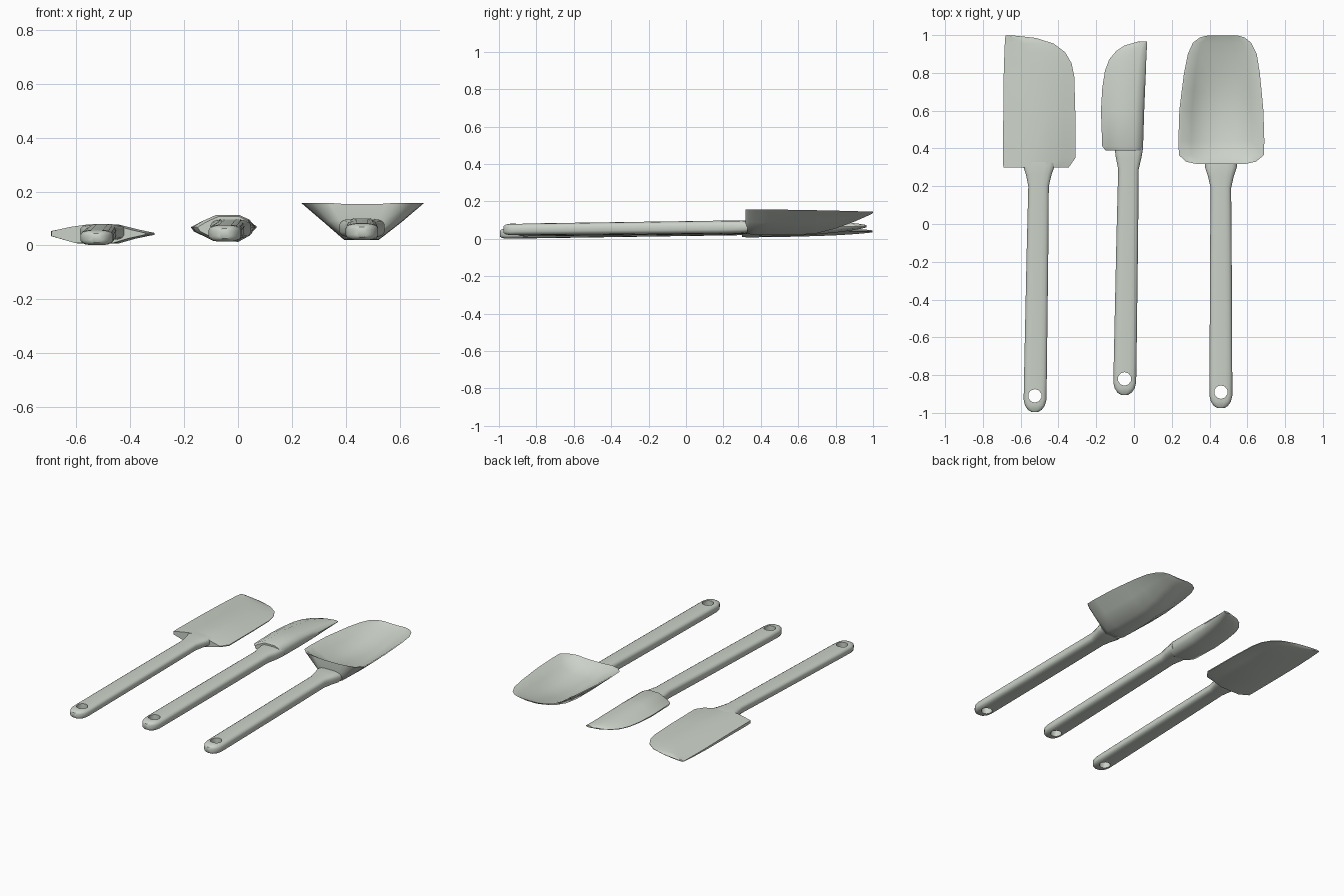
import bpy, bmesh, math

cube = bpy.data.objects.get("Cube")
if cube:
    bpy.data.objects.remove(cube, do_unlink=True)

# One pale grey-green plastic for everything
plastic = bpy.data.materials.new("pale_grey_green")
plastic.use_nodes = True
COLOUR = (0.60, 0.645, 0.58, 1)
plastic.diffuse_color = COLOUR
plastic.node_tree.nodes["Principled BSDF"].inputs["Base Color"].default_value = COLOUR


def activate(ob):
    bpy.ops.object.select_all(action='DESELECT')
    ob.select_set(True)
    bpy.context.view_layer.objects.active = ob


def smooth(ob, angle):
    activate(ob)
    bpy.ops.object.shade_smooth_by_angle(angle=math.radians(angle))


def loft(name, rings):
    """Skin a list of equal-length point rings and cap both ends."""
    bm = bmesh.new()
    loops = [[bm.verts.new(p) for p in ring] for ring in rings]
    n = len(loops[0])
    for a, b in zip(loops, loops[1:]):
        for i in range(n):
            j = (i + 1) % n
            bm.faces.new((a[i], a[j], b[j], b[i]))
    bm.faces.new(loops[0])
    bm.faces.new(loops[-1][::-1])
    bmesh.ops.recalc_face_normals(bm, faces=bm.faces)
    me = bpy.data.meshes.new(name)
    bm.to_mesh(me)
    bm.free()
    me.materials.append(plastic)
    ob = bpy.data.objects.new(name, me)
    bpy.context.collection.objects.link(ob)
    return ob


def rounded(x, y, z, w, h, n=16):
    """Soft rectangular section in the xz plane."""
    ring = []
    for i in range(n):
        t = math.tau * (i + 0.5) / n
        c, s = math.cos(t), math.sin(t)
        ring.append((x + w * math.copysign(abs(c) ** 0.6, c), y,
                     z + h * math.copysign(abs(s) ** 0.6, s)))
    return ring


def handle(name, start, end, h0, h1, w=0.061, flare=0.085):
    """Round-ended handle with a hanging hole and a flared neck."""
    (x0, y0, z0), (x1, y1, z1) = start, end
    steps = [(y0, 0.3, 0.6), (y0 + 0.012, 0.62, 0.85), (y0 + 0.035, 0.88, 1),
             (y0 + 0.065, 1, 1), (y0 + 0.16, 1, 1), (y1 - 0.5, 0.95, 1),
             (y1 - 0.14, 0.9, 1), (y1 - 0.08, 1.12, 1),
             (y1 - 0.03, flare / w, 1), (y1, flare / w, 0.9)]
    rings = []
    for y, kw, kh in steps:
        t = (y - y0) / (y1 - y0)
        rings.append(rounded(x0 + (x1 - x0) * t, y, z0 + (z1 - z0) * t,
                             w * kw, (h0 + (h1 - h0) * t) * kh))
    ob = loft(name, rings)
    # Hanging hole
    bpy.ops.mesh.primitive_cylinder_add(vertices=10, radius=0.036, depth=0.4,
                                        location=(x0, y0 + 0.085, z0))
    cutter = bpy.context.object
    activate(ob)
    mod = ob.modifiers.new("hanging_hole", 'BOOLEAN')
    mod.operation, mod.solver, mod.object = 'DIFFERENCE', 'EXACT', cutter
    bpy.ops.object.modifier_apply(modifier=mod.name)
    bpy.data.objects.remove(cutter, do_unlink=True)
    smooth(ob, 45)


def blade(name, section, stations):
    """Stations: y, left x, right x, middle z, half thickness."""
    smooth(loft(name, [[(xl + (xr - xl) * u, y, z + h * v) for u, v in section]
                       for y, xl, xr, z, h in stations]), 50)


# Wide flat scraper
handle("wide_scraper_handle", (-0.525, -0.995, 0.028), (-0.503, 0.34, 0.05), 0.028, 0.03)
blade("wide_scraper_blade",
      [(0, 0.3), (0.2, 0.75), (0.37, 1), (0.65, 1), (0.85, 0.45), (1, 0.1),
       (1, -0.1), (0.82, -0.5), (0.66, -1), (0.25, -1), (0, -0.25)],
      [(0.30, -0.692, -0.345, 0.043, 0.034),
       (0.35, -0.693, -0.31, 0.043, 0.035),
       (0.60, -0.692, -0.311, 0.042, 0.03),
       (0.78, -0.690, -0.316, 0.04, 0.022),
       (0.85, -0.688, -0.33, 0.04, 0.018),
       (0.91, -0.686, -0.365, 0.04, 0.014),
       (0.955, -0.684, -0.425, 0.04, 0.01),
       (0.985, -0.682, -0.52, 0.04, 0.007),
       (0.998, -0.68, -0.64, 0.04, 0.005)])

# Narrow scraper with one thick side
handle("narrow_scraper_handle", (-0.05, -0.905, 0.044), (-0.027, 0.43, 0.062), 0.031, 0.036,
       flare=0.076)
blade("narrow_scraper_blade",
      [(0, 0.1), (0.17, 0.55), (0.4, 1), (0.8, 1), (0.95, 0.7), (1, 0.1),
       (0.95, -0.6), (0.78, -1), (0.3, -0.8), (0.05, -0.25)],
      [(0.39, -0.15, 0.042, 0.063, 0.044),
       (0.41, -0.168, 0.048, 0.063, 0.05),
       (0.60, -0.175, 0.054, 0.063, 0.046),
       (0.72, -0.168, 0.059, 0.063, 0.037),
       (0.81, -0.154, 0.063, 0.064, 0.029),
       (0.87, -0.132, 0.065, 0.065, 0.022),
       (0.915, -0.095, 0.067, 0.066, 0.016),
       (0.945, -0.05, 0.069, 0.067, 0.011),
       (0.965, 0.02, 0.07, 0.068, 0.006)])

# Scoop: flared walls around a flat floor that ramps up to the tip
handle("scoop_handle", (0.46, -0.975, 0.05), (0.46, 0.33, 0.064), 0.031, 0.036)
rings = []
for y, xl, xr, floor, rim, hollow in [
        (0.318, 0.33, 0.59, 0.03, 0.158, 0.04),
        (0.33, 0.275, 0.645, 0.026, 0.158, 0.12),
        (0.365, 0.238, 0.688, 0.022, 0.158, 0.32),
        (0.44, 0.235, 0.69, 0.02, 0.157, 0.5),
        (0.60, 0.24, 0.685, 0.021, 0.155, 0.58),
        (0.70, 0.252, 0.676, 0.03, 0.153, 0.6),
        (0.80, 0.265, 0.666, 0.055, 0.151, 0.6),
        (0.90, 0.285, 0.65, 0.092, 0.148, 0.6),
        (0.96, 0.312, 0.62, 0.118, 0.147, 0.6),
        (0.988, 0.35, 0.585, 0.131, 0.146, 0.5),
        (0.999, 0.395, 0.545, 0.138, 0.145, 0.3)]:
    base = 1 - hollow
    section = [(0, 1), (0.18, 0.49), (0.35, 0), (0.63, 0), (0.82, 0.49), (1, 1),
               (0.975, 1), (0.85, 1 - hollow * 0.5), (0.68, base), (0.5, base),
               (0.32, base), (0.15, 1 - hollow * 0.5), (0.025, 1)]
    rings.append([(xl + (xr - xl) * u, y, floor + (rim - floor) * v) for u, v in section])
smooth(loft("scoop_bowl", rings), 50)
